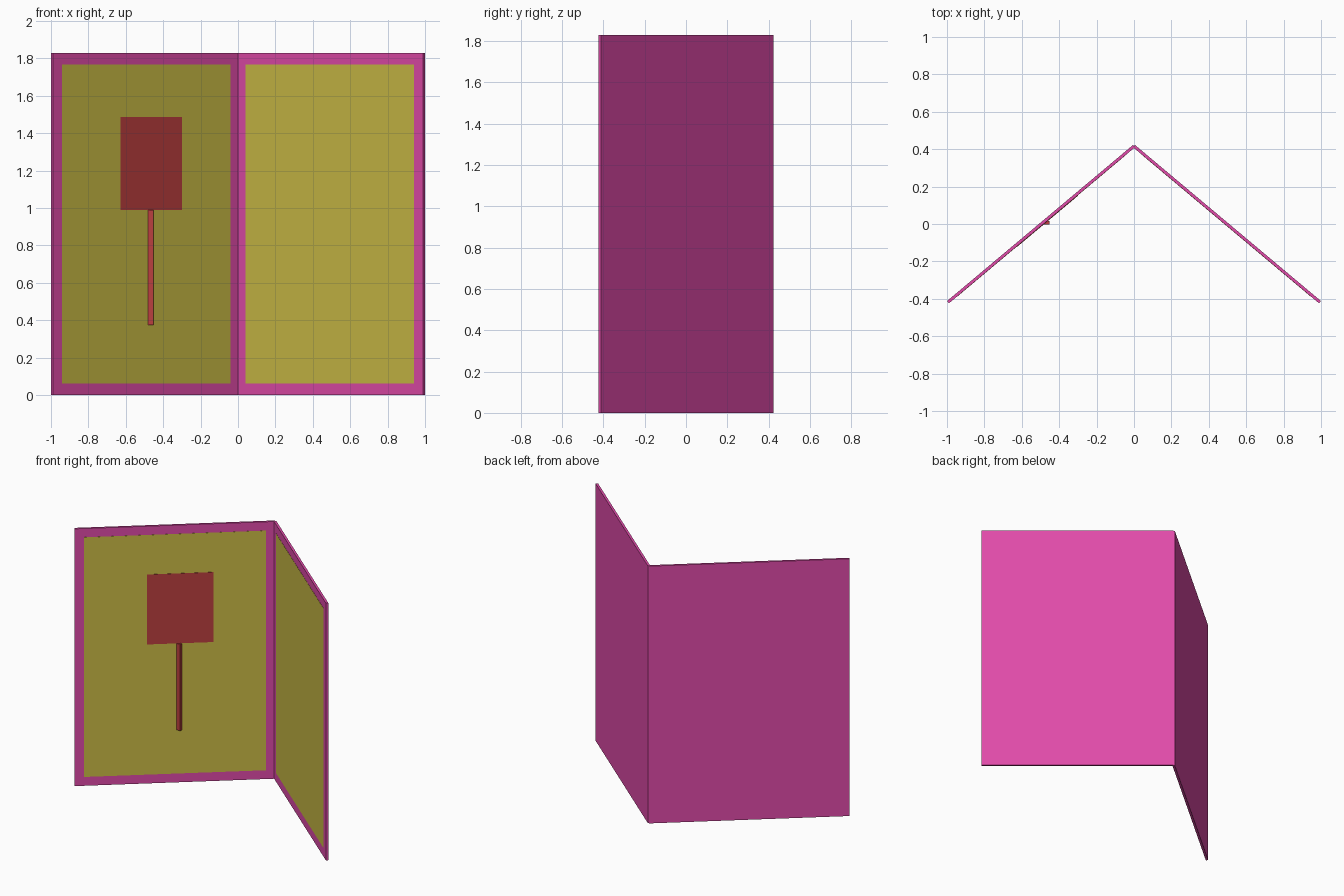
import bpy
from math import radians
from mathutils import Matrix

if "Cube" in bpy.data.objects:
    bpy.data.objects.remove(bpy.data.objects["Cube"])

H, L, T = 1.83, 1.298, 0.016       # panel height, length, thickness
ANGLE = radians(40)
HINGE = Matrix.Translation((0, 0.4165, 0))


def material(name, rgb):
    m = bpy.data.materials.new(name)
    m.diffuse_color = (*rgb, 1)
    m.use_nodes = True
    m.node_tree.nodes["Principled BSDF"].inputs["Base Color"].default_value = m.diffuse_color
    return m


frame_mat = material("magenta", (0.75, 0.07, 0.40))
page_mat = material("yellow", (0.60, 0.50, 0.06))
red_mat = material("red", (0.50, 0.05, 0.05))


def box(name, lo, hi, mat, matrix=Matrix()):
    """Box between two corners, placed by a matrix."""
    bpy.ops.mesh.primitive_cube_add(size=1)
    ob = bpy.context.object
    ob.name = name
    size = [b - a for a, b in zip(lo, hi)]
    mid = [(a + b) / 2 for a, b in zip(lo, hi)]
    ob.data.transform(matrix @ Matrix.Translation(mid) @ Matrix.Diagonal((*size, 1)))
    ob.data.materials.append(mat)
    return ob


# two leaves meeting at the rear hinge, each with an inset page on its inner side
for side, s in (("left", -1), ("right", 1)):
    place = HINGE @ Matrix.Rotation(-s * ANGLE, 4, 'Z')
    u = sorted((0, s * L))
    box(side + "_panel", (u[0], -T / 2, 0), (u[1], T / 2, H), frame_mat, place)
    u = sorted((s * 0.06, s * (L - 0.062)))
    box(side + "_page", (u[0], -T / 2 - 0.001, 0.063), (u[1], 0, 1.768), page_mat, place)

# square plaque lying on the left page
left = HINGE @ Matrix.Rotation(ANGLE, 4, 'Z')
box("plaque", (-0.829, -T / 2 - 0.003, 0.99), (-0.4, 0, 1.487), red_mat, left)

# thin stem below the plaque, squared to the front
box("stem", (-0.482, -0.003, 0.375), (-0.453, 0.016, 0.99), red_mat)
